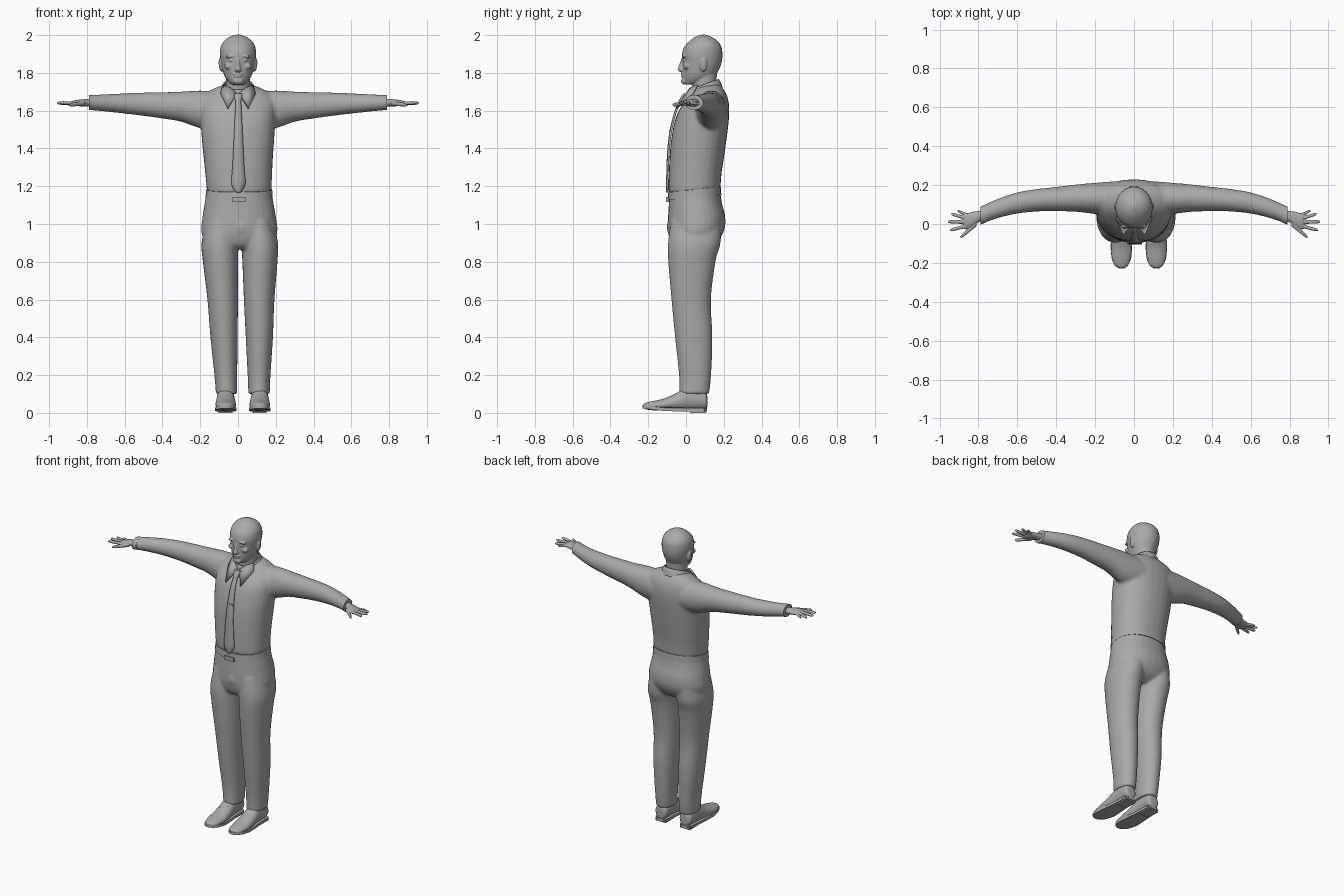
import bpy, bmesh, math
from mathutils import Matrix, Vector

grey = bpy.data.materials.new("plain grey")
grey.diffuse_color = (0.4, 0.4, 0.4, 1)


def resample(rows, steps=4):
    """Catmull-Rom interpolation through the key rings."""
    out = []
    for i in range(len(rows) - 1):
        a, b, c, d = rows[max(i - 1, 0)], rows[i], rows[i + 1], rows[min(i + 2, len(rows) - 1)]
        for k in range(steps):
            t = k / steps
            out.append([0.5 * (2 * q + (r - p) * t + (2 * p - 5 * q + 4 * r - s) * t * t
                        + (3 * q - p - 3 * r + s) * t ** 3) for p, q, r, s in zip(a, b, c, d)])
    return out + [list(rows[-1])]


def loft(bm, rows, axis="z", n=28, tilt=0.0, power=1.0, caps=True):
    """Rings of (position, centre u, centre v, radius u, radius v) along an axis."""
    rings = []
    for w, cu, cv, ru, rv in resample(rows):
        ring = []
        for i in range(n):
            a = 2 * math.pi * i / n
            c, s = math.cos(a), math.sin(a)
            u = cu + ru * math.copysign(abs(c) ** power, c)
            v = cv + rv * math.copysign(abs(s) ** power, s)
            co = {"z": (u, v, w + tilt * (v - cv)), "x": (w, u, v), "y": (u, w, v)}[axis]
            ring.append(bm.verts.new(co))
        rings.append(ring)
    for p, q in zip(rings, rings[1:]):
        for i in range(n):
            bm.faces.new((p[i], p[(i + 1) % n], q[(i + 1) % n], q[i]))
    if caps:
        bm.faces.new(rings[0])
        bm.faces.new(rings[-1])


def span(rows):
    """Rows of (z, x0, x1, y0, y1) turned into rings."""
    return [(z, (a + b) / 2, (c + d) / 2, (b - a) / 2, (d - c) / 2) for z, a, b, c, d in rows]


def blob(bm, centre, radii, rot=0.0):
    m = Matrix.Translation(centre) @ Matrix.Rotation(rot, 4, "Y") @ Matrix.Diagonal((*radii, 1))
    bmesh.ops.create_uvsphere(bm, u_segments=20, v_segments=12, radius=1, matrix=m)


def box(bm, centre, size):
    bmesh.ops.create_cube(bm, size=1, matrix=Matrix.Translation(centre) @ Matrix.Diagonal((*size, 1)))


def finish(name, bm, voxel=0, smooth=0, thick=0):
    bmesh.ops.recalc_face_normals(bm, faces=bm.faces)
    me = bpy.data.meshes.new(name)
    bm.to_mesh(me)
    bm.free()
    me.materials.append(grey)
    ob = bpy.data.objects.new(name, me)
    bpy.context.collection.objects.link(ob)
    if thick:
        m = ob.modifiers.new("thickness", "SOLIDIFY")
        m.thickness, m.offset = thick, 0
    if voxel:
        m = ob.modifiers.new("fuse", "REMESH")
        m.mode, m.voxel_size, m.use_smooth_shade = "VOXEL", voxel, True
        m = ob.modifiers.new("soften", "SMOOTH")
        m.factor, m.iterations = 0.5, smooth
    bpy.ops.object.select_all(action="DESELECT")
    ob.select_set(True)
    bpy.context.view_layer.objects.active = ob
    if voxel:
        bpy.ops.object.shade_smooth()
    else:
        bpy.ops.object.shade_smooth_by_angle(angle=math.radians(40))
    return ob


# Shirt: torso and both sleeves fused together
bm = bmesh.new()
loft(bm, span([(1.175, -.165, .178, -.092, .183), (1.25, -.172, .18, -.092, .188),
               (1.35, -.182, .185, -.088, .203), (1.45, -.192, .192, -.08, .217),
               (1.55, -.198, .198, -.062, .228), (1.62, -.198, .198, -.035, .228),
               (1.675, -.185, .185, .01, .215), (1.71, -.14, .14, .04, .195),
               (1.735, -.08, .08, .06, .175)]), tilt=.1, power=.88)
for s in (-1, 1):
    loft(bm, [(s * x, *r) for x, *r in (
        (.10, .135, 1.60, .085, .10), (.20, .132, 1.607, .08, .10), (.30, .133, 1.621, .07, .08),
        (.40, .128, 1.628, .063, .07), (.50, .122, 1.634, .058, .062), (.60, .108, 1.638, .055, .054),
        (.70, .08, 1.641, .05, .046), (.785, .046, 1.643, .046, .040))], "x")
finish("shirt", bm, .009, 8)

# Cuffs
for s, side in ((-1, "left"), (1, "right")):
    bm = bmesh.new()
    loft(bm, [(s * .765, .053, 1.643, .047, .040), (s * .79, .043, 1.643, .047, .040)], "x")
    finish(side + "_cuff", bm)

    # Hand: wrist, palm, fingers
    bm = bmesh.new()
    loft(bm, [(s * x, *r) for x, *r in (
        (.76, .05, 1.642, .026, .022), (.80, .038, 1.642, .029, .02),
        (.835, .022, 1.641, .040, .018), (.87, .012, 1.640, .040, .014))], "x")
    for x0, y0, x1, y1, r, z1 in ((.85, .042, .907, .068, .0085, 1.634), (.86, .028, .94, .052, .0095, 1.637),
                                  (.86, .010, .958, .012, .010, 1.640), (.86, -.010, .947, -.032, .0095, 1.642),
                                  (.81, .000, .893, -.068, .0115, 1.630)):
        k = lambda t, a, b: a + (b - a) * t
        loft(bm, [(s * k(t, x0, x1), k(t, y0, y1), k(t, 1.64, z1), r * f, r * f)
                  for t, f in ((0, 1.1), (.5, 1), (.85, .9), (1, .5))], "x", 10)
    finish(side + "_hand", bm, .0035, 2)

# Trousers: hips and both legs fused together
legs = [(1.02, -.17, -.005, -.08, .185), (.90, -.193, .0, -.095, .183), (.80, -.186, .0, -.094, .156),
        (.60, -.162, .0, -.077, .132), (.40, -.146, -.002, -.058, .140), (.20, -.125, -.004, -.037, .133),
        (.10, -.117, -.004, -.034, .122)]
bm = bmesh.new()
loft(bm, span([(1.185, -.164, .176, -.088, .178), (1.10, -.178, .19, -.092, .190),
               (1.03, -.189, .202, -.096, .207), (.96, -.194, .208, -.094, .204),
               (.90, -.170, .185, -.075, .17), (.87, -.12, .14, -.04, .12)]), tilt=.08, power=.92)
loft(bm, span(legs), power=.95)
loft(bm, span([(z, .055 - .04 * z - b, .055 - .04 * z - a, c, d) for z, a, b, c, d in legs]), power=.95)
blob(bm, (.015, -.062, .985), (.055, .04, .06))
finish("trousers", bm, .008, 6)

# Waistband and buckle
bm = bmesh.new()
loft(bm, span([(1.14, -.172, .184, -.096, .187), (1.182, -.168, .181, -.094, .185)]), tilt=.1, power=.9)
finish("waistband", bm)
bm = bmesh.new()
box(bm, (.005, -.098, 1.13), (.07, .014, .026))
finish("buckle", bm)

# Shoes: upper, sole, heel, laces
for cx, side in ((-.065, "left"), (.115, "right")):
    bm = bmesh.new()
    loft(bm, [(y, cx + o, z, rx, rz) for y, o, z, rx, rz in (
        (.113, 0, .06, .025, .03), (.10, 0, .066, .042, .05), (.05, 0, .075, .046, .06),
        (-.01, 0, .070, .048, .058), (-.06, 0, .055, .052, .045), (-.12, 0, .043, .055, .032),
        (-.18, 0, .038, .048, .024), (-.215, 0, .036, .033, .017), (-.228, 0, .036, .012, .008))], "y")
    loft(bm, [(.06, cx, .045, .044, .065), (.10, cx, .045, .043, .065), (.135, cx, .045, .04, .062)])
    finish(side + "_shoe", bm, .005, 3)
    bm = bmesh.new()
    outline = [(.112, .024), (.095, .042), (.03, .044), (-.05, .051), (-.12, .056),
               (-.18, .050), (-.215, .034), (-.23, .012)]
    pts = [(cx + w, y) for y, w in outline] + [(cx - w, y) for y, w in reversed(outline)]
    f = bm.faces.new([bm.verts.new((x, y, .008 + max(0, -.1 - y) * .12)) for x, y in pts])
    ext = bmesh.ops.extrude_face_region(bm, geom=[f])["geom"]
    bmesh.ops.translate(bm, vec=(0, 0, .017), verts=[v for v in ext if isinstance(v, bmesh.types.BMVert)])
    box(bm, (cx, .063, .012), (.074, .085, .024))
    finish(side + "_sole", bm)
    bm = bmesh.new()
    for i in range(3):
        box(bm, (cx, -.045 - .022 * i, .097 - .010 * i), (.045, .007, .009))
    finish(side + "_laces", bm)

# Head: skull, neck and facial features fused together
bm = bmesh.new()
loft(bm, span([(1.738, -.028, .028, -.008, .05), (1.75, -.047, .047, -.014, .10),
               (1.78, -.070, .070, -.018, .150), (1.82, -.083, .083, -.019, .176),
               (1.86, -.091, .091, -.020, .190), (1.90, -.096, .096, -.021, .193),
               (1.94, -.091, .091, -.008, .187), (1.97, -.073, .073, .02, .166),
               (1.99, -.046, .046, .048, .136), (2.002, -.012, .012, .08, .105)]))
loft(bm, [(1.64, 0, .105, .068, .068), (1.72, 0, .098, .064, .064), (1.80, 0, .098, .066, .066)])
loft(bm, [(1.803, 0, -.018, .008, .006), (1.815, 0, -.026, .018, .019), (1.84, 0, -.023, .011, .014),
          (1.878, 0, -.016, .009, .008)], n=14)                        # nose
blob(bm, (0, -.012, 1.757), (.028, .014, .018))                        # chin
blob(bm, (0, -.018, 1.793), (.026, .009, .005))                        # upper lip
blob(bm, (0, -.017, 1.781), (.022, .009, .005))                        # lower lip
for s in (-1, 1):
    blob(bm, (s * .036, -.010, 1.888), (.030, .012, .008), s * .1)     # brow
    blob(bm, (s * .035, -.009, 1.866), (.014, .009, .007))             # eye
    blob(bm, (s * .046, .003, 1.835), (.026, .016, .018))              # cheek
    blob(bm, (s * .092, .092, 1.842), (.010, .020, .036), s * .12)     # ear
finish("head", bm, .0042, 3)

# Collar: standing band and two pointed flaps
bm = bmesh.new()
loft(bm, [(1.685, 0, .098, .098, .092), (1.715, 0, .098, .088, .083), (1.738, 0, .098, .077, .073)],
     tilt=.38, caps=False)
finish("collar", bm, thick=.008)
for s, side in ((-1, "left"), (1, "right")):
    bm = bmesh.new()
    bm.faces.new([bm.verts.new((s * x, y, z)) for x, y, z in (
        (.006, .008, 1.690), (.055, -.052, 1.612), (.092, .035, 1.69), (.078, .06, 1.735), (.04, .025, 1.72))])
    bmesh.ops.triangulate(bm, faces=bm.faces)
    finish(side + "_collar_flap", bm, thick=.010)

# Necktie: strip that follows the chest, knot and clip
rows = resample([(1.665, .011, -.022), (1.60, .016, -.055), (1.50, .021, -.081), (1.40, .026, -.094),
                 (1.30, .031, -.099), (1.21, .036, -.101), (1.168, .012, -.101)])
bm = bmesh.new()
strip = [[bm.verts.new((.002 + k * w, y + abs(k) * .004, z)) for k in (-1, 0, 1)] for z, w, y in rows]
for p, q in zip(strip, strip[1:]):
    for i in (0, 1):
        bm.faces.new((p[i], p[i + 1], q[i + 1], q[i]))
finish("necktie", bm, thick=.009)
bm = bmesh.new()
loft(bm, [(1.645, .001, -.028, .013, .012), (1.665, .001, -.018, .019, .014), (1.690, .001, -.002, .021, .013)], n=16)
finish("tie_knot", bm)
bm = bmesh.new()
box(bm, (.012, -.087, 1.49), (.03, .008, .008))
finish("tie_clip", bm)
